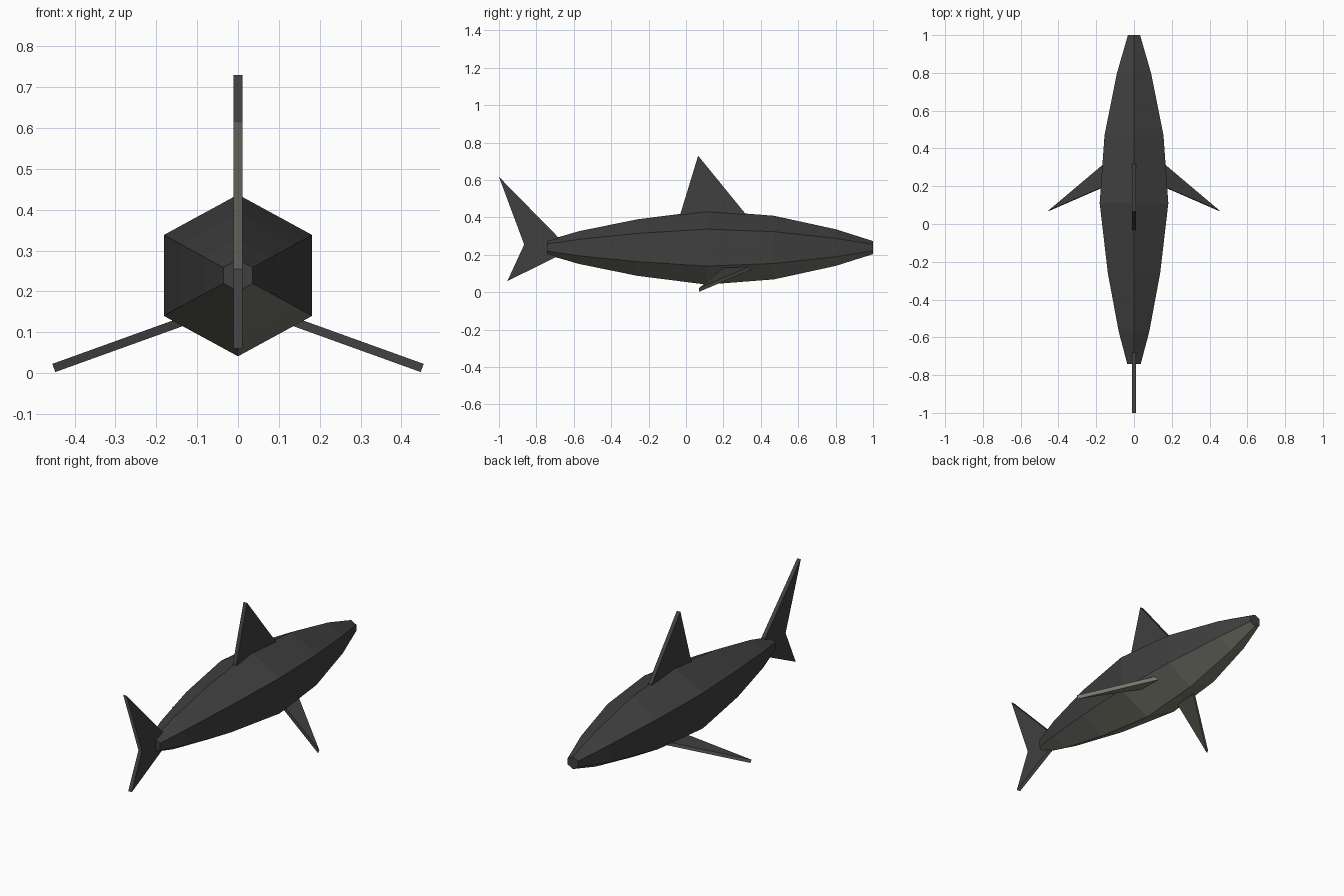
import bpy, bmesh, math
from mathutils import Vector

if "Cube" in bpy.data.objects:
    bpy.data.objects.remove(bpy.data.objects["Cube"])


def material(name, rgb):
    m = bpy.data.materials.new(name)
    m.diffuse_color = (*rgb, 1)
    m.use_nodes = True
    m.node_tree.nodes["Principled BSDF"].inputs["Base Color"].default_value = m.diffuse_color
    return m


MATS = [material("dark grey skin", (0.05, 0.05, 0.051)),
        material("pale belly", (0.19, 0.19, 0.155))]


def finish(name, bm):
    """Store the mesh; faces that point downward take the belly colour."""
    bmesh.ops.recalc_face_normals(bm, faces=bm.faces[:])
    bm.normal_update()
    for f in bm.faces:
        f.material_index = 1 if f.normal.z < -0.15 else 0
    mesh = bpy.data.meshes.new(name)
    bm.to_mesh(mesh)
    bm.free()
    for m in MATS:
        mesh.materials.append(m)
    obj = bpy.data.objects.new(name, mesh)
    bpy.context.collection.objects.link(obj)
    return obj


def plate(name, points, offset):
    """Flat outline thickened by +-offset."""
    bm = bmesh.new()
    off = Vector(offset)
    a = [bm.verts.new(Vector(p) + off) for p in points]
    b = [bm.verts.new(Vector(p) - off) for p in points]
    bm.faces.new(a)
    bm.faces.new(b[::-1])
    n = len(points)
    for i in range(n):
        j = (i + 1) % n
        bm.faces.new((a[i], b[i], b[j], a[j]))
    return finish(name, bm)


# Body: hexagonal rings (y, radius) from tail root to nose
RINGS = [(-0.74, 0.039), (-0.57, 0.088), (-0.26, 0.151), (0.11, 0.198),
         (0.47, 0.170), (0.80, 0.098), (1.0, 0.035)]
bm = bmesh.new()
loops = []
for y, r in RINGS:
    angles = [math.radians(90 + 60 * k) for k in range(6)]
    loops.append([bm.verts.new((1.06 * r * math.cos(a), y, 0.239 + r * math.sin(a)))
                  for a in angles])
for lo, hi in zip(loops, loops[1:]):
    for k in range(6):
        bm.faces.new((lo[k], lo[(k + 1) % 6], hi[(k + 1) % 6], hi[k]))
bm.faces.new(loops[0])
bm.faces.new(loops[-1])
finish("body", bm)

# Upright fins: side outlines (y, z)
dorsal = [(-0.042, 0.38), (0.065, 0.73), (0.35, 0.38)]
tail = [(-0.64, 0.25), (-1.0, 0.617), (-0.865, 0.255), (-0.955, 0.06), (-0.64, 0.215)]
for name, outline in (("dorsal_fin", dorsal), ("tail_fin", tail)):
    plate(name, [(0, y, z) for y, z in outline], (0.011, 0, 0))

# Side fins: triangles sloping down and back, mirrored
for side, name in ((1, "right_side_fin"), (-1, "left_side_fin")):
    outline = [(0.125, 0.345), (0.451, 0.07), (0.125, 0.212)]
    pts = [(side * x, y, 0.0125 + (0.451 - x) * 0.36) for x, y in outline]
    plate(name, pts, (side * 0.0036, 0, 0.0100))
